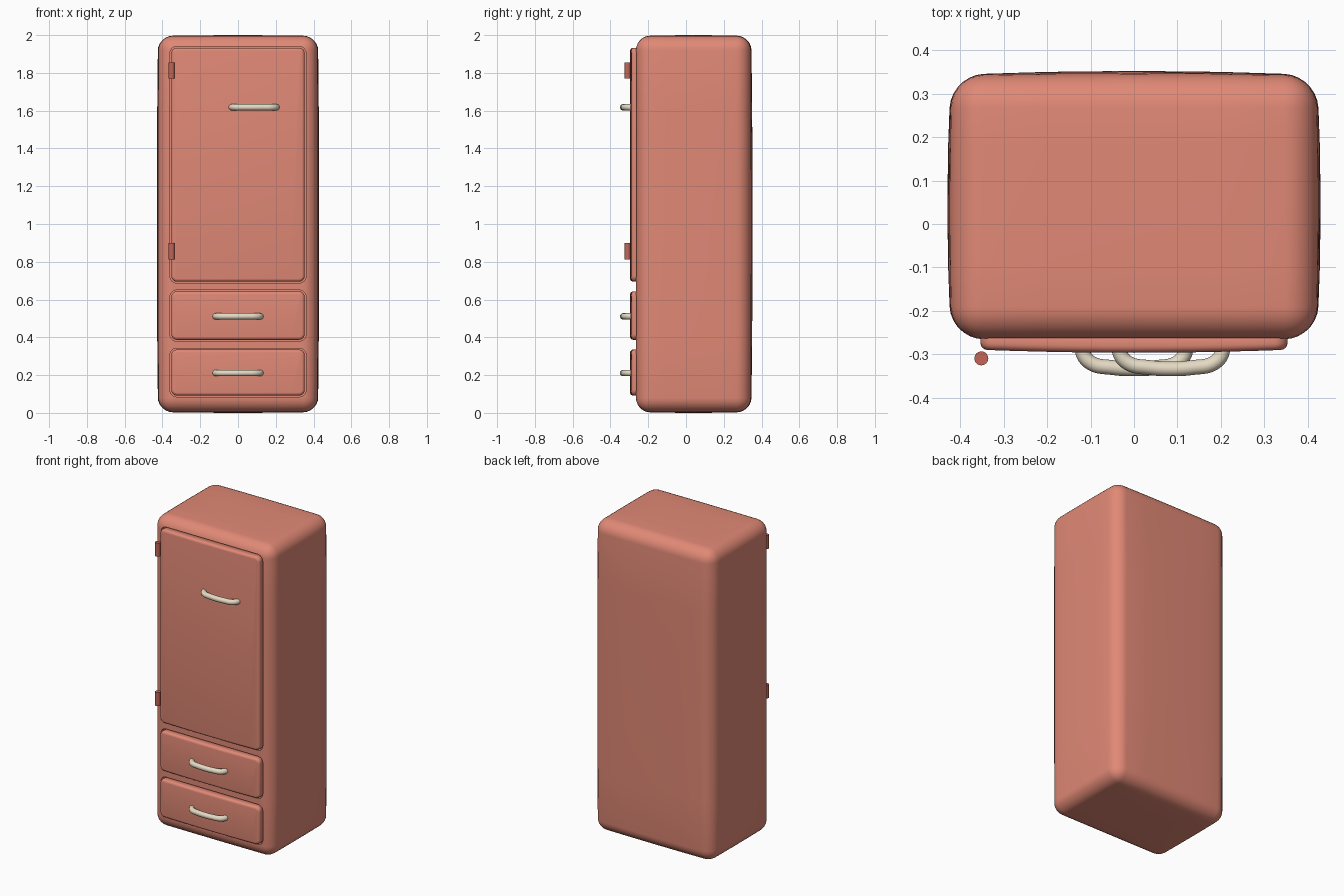
import bpy, bmesh
from mathutils import Vector

if "Cube" in bpy.data.objects:
    bpy.data.objects.remove(bpy.data.objects["Cube"])


def material(name, rgb):
    m = bpy.data.materials.new(name)
    m.diffuse_color = (*rgb, 1)
    m.use_nodes = True
    m.node_tree.nodes["Principled BSDF"].inputs["Base Color"].default_value = m.diffuse_color
    return m


coral = material("coral enamel", (0.75, 0.25, 0.18))
red = material("hinge red", (0.55, 0.13, 0.09))
cream = material("cream metal", (0.78, 0.70, 0.55))


def finish(bm, name, mat):
    bmesh.ops.recalc_face_normals(bm, faces=bm.faces)
    me = bpy.data.meshes.new(name)
    bm.to_mesh(me)
    bm.free()
    ob = bpy.data.objects.new(name, me)
    bpy.context.collection.objects.link(ob)
    me.materials.append(mat)
    for p in me.polygons:
        p.use_smooth = True
    return ob


def box(lo, hi):
    bm = bmesh.new()
    bmesh.ops.create_cube(bm, size=1)
    lo, hi = Vector(lo), Vector(hi)
    for v in bm.verts:
        v.co = Vector([lo[i] + (v.co[i] + 0.5) * (hi[i] - lo[i]) for i in range(3)])
    return bm


def bevel(bm, edges, r, seg):
    bmesh.ops.bevel(bm, geom=edges, offset=r, segments=seg, profile=0.5,
                    affect='EDGES', clamp_overlap=True)


def panel(name, x0, x1, z0, z1, front, back, corner, edge, crown, mat):
    """Slab with rounded corners, rolled front edge and a slightly domed face."""
    bm = box((x0, front, z0), (x1, back, z1))
    bevel(bm, [e for e in bm.edges
               if abs(e.verts[0].co.y - e.verts[1].co.y) > 1e-4], corner, 6)
    if edge:
        bevel(bm, [e for e in bm.edges
                   if all(abs(v.co.y - front) < 1e-5 for v in e.verts)], edge, 5)
        cx, hx = (x0 + x1) / 2, (x1 - x0) / 2
        for i in range(1, 10):
            bmesh.ops.bisect_plane(bm, geom=bm.verts[:] + bm.edges[:] + bm.faces[:],
                                   plane_co=(x0 + i * hx / 5, 0, 0), plane_no=(1, 0, 0))
        for v in bm.verts:
            if v.co.y < back - 1e-4:
                v.co.y -= crown * (1 - ((v.co.x - cx) / hx) ** 2)
    return finish(bm, name, mat)


# Cabinet body: heavily rounded box whose sides and back swell slightly
bm = box((-0.42, -0.265, 0.005), (0.42, 0.342, 1.995))
bevel(bm, bm.edges[:], 0.075, 7)
for axis, cuts in ((0, (-0.2, 0, 0.2)), (1, (-0.1, 0.04, 0.18)), (2, (0.4, 0.7, 1.0, 1.3, 1.6))):
    for c in cuts:
        p, n = [0, 0, 0], [0, 0, 0]
        p[axis], n[axis] = c, 1
        bmesh.ops.bisect_plane(bm, geom=bm.verts[:] + bm.edges[:] + bm.faces[:],
                               plane_co=p, plane_no=n)
for v in bm.verts:
    a = max(0, 1 - (v.co.x / 0.42) ** 2)
    b = max(0, 1 - ((v.co.y - 0.04) / 0.305) ** 2)
    c = max(0, 1 - (v.co.z - 1) ** 2)
    v.co.x *= 1 + 0.022 * b * c ** 0.4
    if v.co.y > 0.04:
        v.co.y += 0.01 * a * c ** 0.4
    v.co.z += (0.005 if v.co.z > 1 else -0.005) * a * b
body = finish(bm, "cabinet_body", coral)

# Door and drawer fronts, each seated in a slightly larger recess in the body
X = 0.353
GAP = 0.007
for name, z0, z1 in (("door", 0.695, 1.933),
                     ("upper_drawer", 0.387, 0.643),
                     ("lower_drawer", 0.092, 0.335)):
    panel(name, -X, X, z0, z1, -0.289, -0.23, 0.03, 0.016, 0.007, coral)
    cutter = panel(name + "_recess_cutter", -X - GAP, X + GAP, z0 - GAP, z1 + GAP,
                   -0.4, -0.24, 0.035, 0, 0, coral)
    cutter.hide_render = True
    cutter.hide_set(True)
    mod = body.modifiers.new(name + "_recess", 'BOOLEAN')
    mod.operation, mod.solver, mod.object = 'DIFFERENCE', 'EXACT', cutter


# Sharp recess rims on the body, smooth elsewhere
bpy.context.view_layer.objects.active = body
body.select_set(True)
for mod in list(body.modifiers):
    bpy.ops.object.modifier_apply(modifier=mod.name)
bpy.ops.object.shade_smooth_by_angle(angle=0.7)
body.select_set(False)
for ob in [o for o in bpy.data.objects if o.name.endswith("_cutter")]:
    bpy.data.objects.remove(ob)


# Bowed tube handles
def handle(name, x, z):
    cu = bpy.data.curves.new(name, 'CURVE')
    cu.dimensions = '3D'
    cu.bevel_depth, cu.bevel_resolution = 0.017, 4
    cu.resolution_u = 6
    cu.use_fill_caps = True
    half = [(0.118, -0.275), (0.117, -0.298), (0.098, -0.32), (0.05, -0.33)]
    pts = [(-a, b) for a, b in half] + [(0, -0.333)] + half[::-1]
    sp = cu.splines.new('BEZIER')
    sp.bezier_points.add(len(pts) - 1)
    for bp, (px, py) in zip(sp.bezier_points, pts):
        bp.co = (x + px, py, z)
        bp.handle_left_type = bp.handle_right_type = 'AUTO'
    cu.materials.append(cream)
    ob = bpy.data.objects.new(name, cu)
    bpy.context.collection.objects.link(ob)


handle("door_handle", 0.085, 1.618)
handle("upper_drawer_handle", 0, 0.511)
handle("lower_drawer_handle", 0, 0.211)

# Hinge barrels
for name, z in (("upper_hinge", 1.812), ("lower_hinge", 0.856)):
    bpy.ops.mesh.primitive_cylinder_add(vertices=24, radius=0.016, depth=0.086,
                                        location=(-0.351, -0.309, z))
    ob = bpy.context.object
    ob.name = name
    ob.data.materials.append(red)
    bpy.ops.object.shade_smooth_by_angle(angle=0.7)
